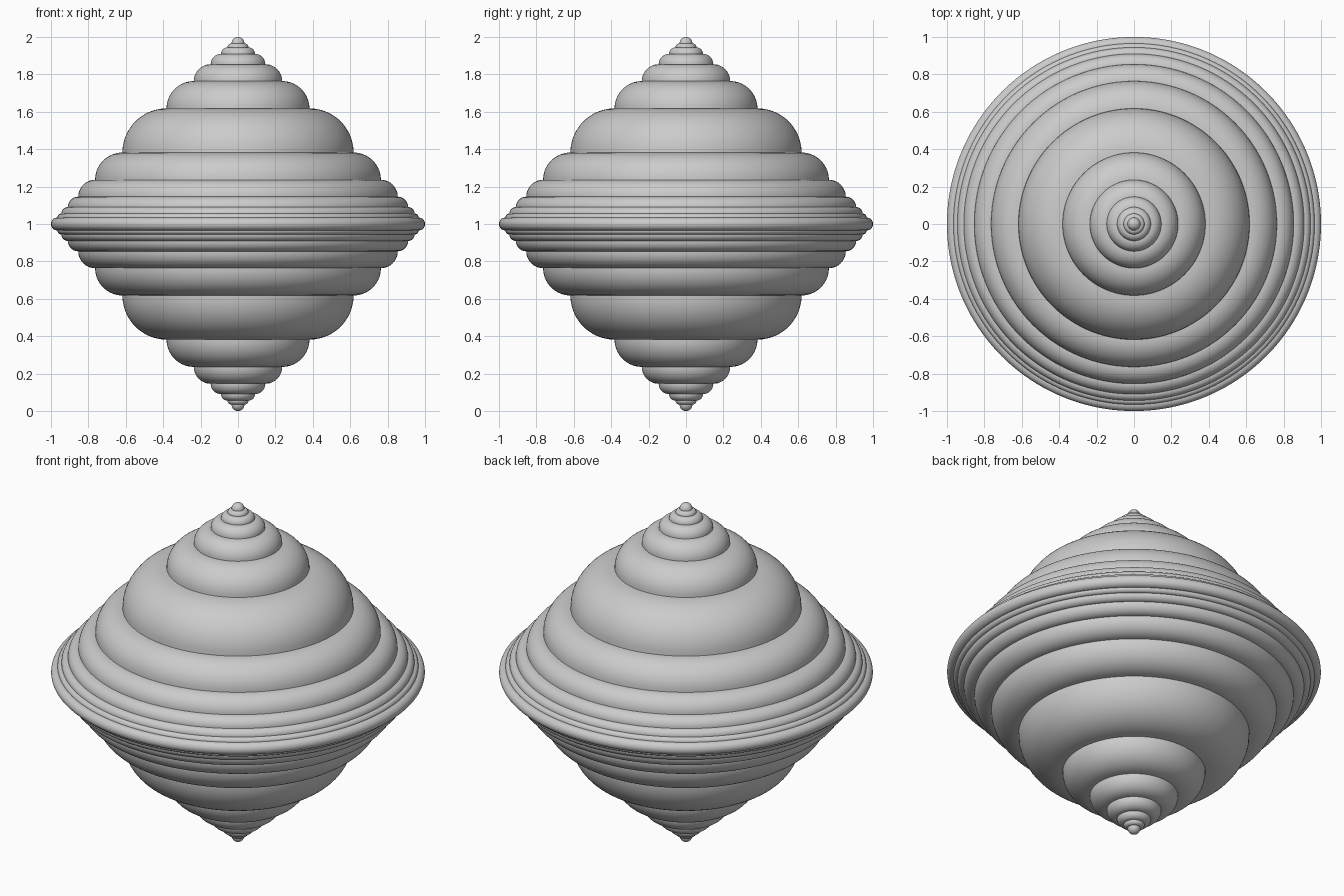
import bpy, bmesh
from math import sin, cos, pi, tau

if "Cube" in bpy.data.objects:
    bpy.data.objects.remove(bpy.data.objects["Cube"])

SEGMENTS = 160
ARC_STEPS = 14

# Tier radii follow golden-ratio powers, shrinking toward both the tip and the rim
g = (5 ** 0.5 - 1) / 2
small = [g ** n for n in range(7, 1, -1)]          # 0.034 ... 0.382
radii = [0.0] + small + [1 - r for r in reversed(small)] + [1.0]

# Half profile: each tier is a quarter circle from its outer wall to its inner top
profile = [(1.0, 0.0)]
tiers = list(zip(radii[:-1], radii[1:]))
for inner, outer in reversed(tiers):
    w = outer - inner
    for i in range(1, ARC_STEPS + 1):
        a = pi / 2 * i / ARC_STEPS
        profile.append((inner + w * cos(a), 1 - outer + w * sin(a)))
profile[-1] = (0.0, 1.0)

# Lathe the upper half
bm = bmesh.new()
verts = [bm.verts.new((r, 0, z)) for r, z in profile]
edges = [bm.edges.new(pair) for pair in zip(verts, verts[1:])]
bmesh.ops.spin(bm, geom=verts + edges, cent=(0, 0, 0), axis=(0, 0, 1),
               angle=tau, steps=SEGMENTS, use_duplicate=False)
bmesh.ops.remove_doubles(bm, verts=bm.verts[:], dist=1e-5)
bmesh.ops.recalc_face_normals(bm, faces=bm.faces[:])
if sum(f.normal.z * f.calc_area() for f in bm.faces) < 0:
    bmesh.ops.reverse_faces(bm, faces=bm.faces[:])

mesh = bpy.data.meshes.new("tiered_spinning_top")
bm.to_mesh(mesh)
bm.free()
top = bpy.data.objects.new("tiered_spinning_top", mesh)
bpy.context.collection.objects.link(top)
top.location.z = 1.0

# Smooth tiers with sharp creases between them
bpy.context.view_layer.objects.active = top
top.select_set(True)
bpy.ops.object.shade_smooth_by_angle(angle=pi / 6)

# Mirror for the lower half
mirror = top.modifiers.new("lower_half", 'MIRROR')
mirror.use_axis = (False, False, True)
mirror.merge_threshold = 1e-4
